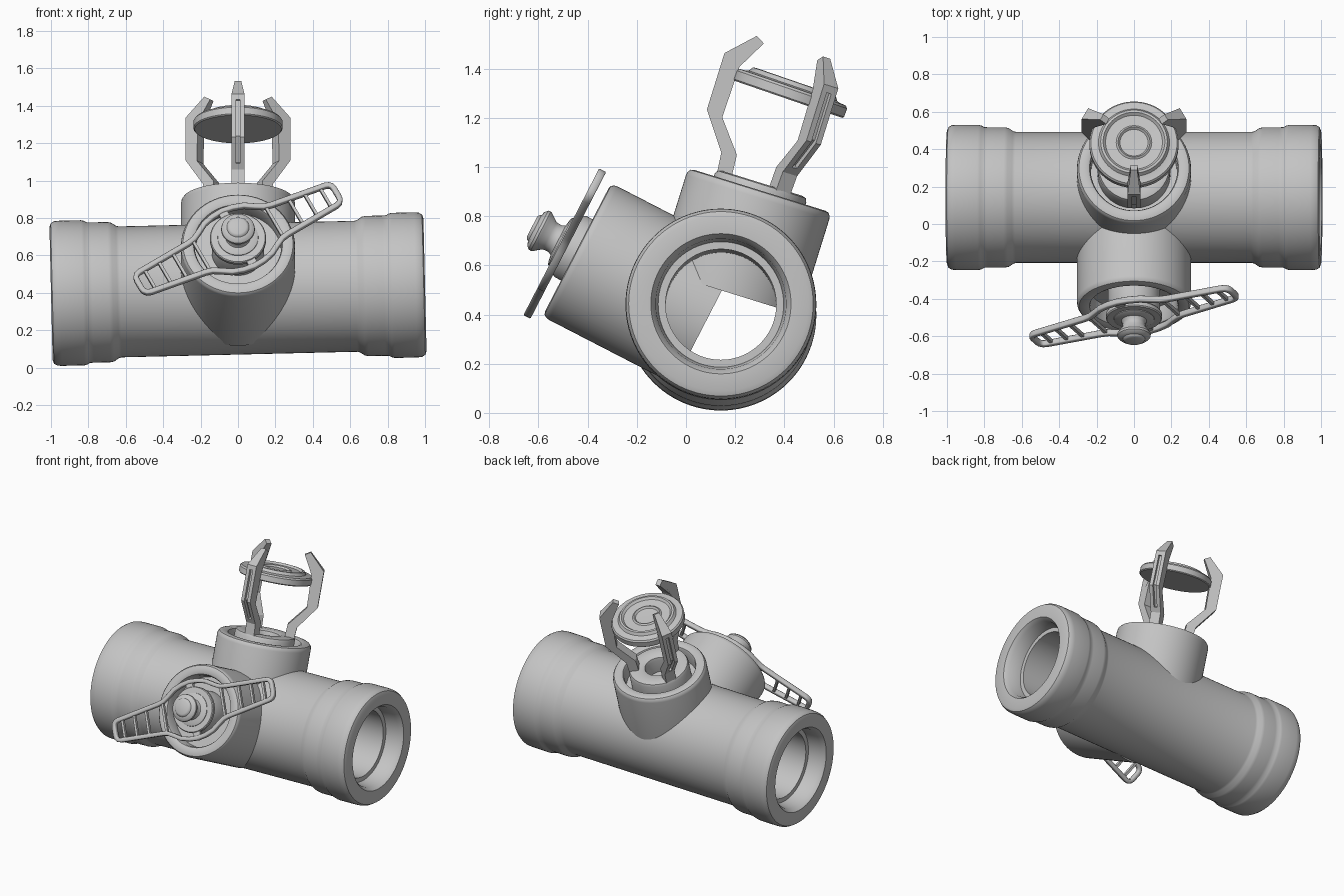
import bpy, bmesh, math
from mathutils import Matrix, Vector

if "Cube" in bpy.data.objects:
    bpy.data.objects.remove(bpy.data.objects["Cube"])

grey = bpy.data.materials.new("light grey")
grey.diffuse_color = (0.55, 0.55, 0.55, 1)
grey.use_nodes = True
grey.node_tree.nodes["Principled BSDF"].inputs["Base Color"].default_value = grey.diffuse_color


def frame(loc, angle, axis):
    return Matrix.Translation(loc) @ Matrix.Rotation(math.radians(angle), 4, axis)


def finish(bm, name, m, angle=35):
    bmesh.ops.remove_doubles(bm, verts=bm.verts, dist=1e-5)
    bmesh.ops.recalc_face_normals(bm, faces=bm.faces)
    me = bpy.data.meshes.new(name)
    bm.to_mesh(me)
    bm.free()
    me.materials.append(grey)
    ob = bpy.data.objects.new(name, me)
    ob.matrix_world = m
    bpy.context.collection.objects.link(ob)
    bpy.ops.object.select_all(action='DESELECT')
    ob.select_set(True)
    bpy.context.view_layer.objects.active = ob
    bpy.ops.object.shade_smooth_by_angle(angle=math.radians(angle))
    return ob


def lathe(name, profile, m, closed=False, n=72):
    """Spin (radius, height) points around local z."""
    bm = bmesh.new()
    rings = [[bm.verts.new((r * math.cos(2 * math.pi * i / n), r * math.sin(2 * math.pi * i / n), s))
              for i in range(n)] if r > 0 else [bm.verts.new((0, 0, s))] for r, s in profile]
    pairs = list(zip(rings, rings[1:])) + ([(rings[-1], rings[0])] if closed else [])
    for a, b in pairs:
        for i in range(n):
            j = (i + 1) % n
            if len(a) == 1:
                bm.faces.new((a[0], b[i], b[j]))
            elif len(b) == 1:
                bm.faces.new((a[i], a[j], b[0]))
            else:
                bm.faces.new((a[i], a[j], b[j], b[i]))
    return finish(bm, name, m)


def slab(bm, prof, x0, x1, m, taper=()):
    """Extrude a (radial, height) outline sideways; taper narrows chosen points."""
    sides = []
    for x in (x0, x1):
        sides.append([bm.verts.new(m @ Vector((x * (0.5 if i in taper else 1), -r, w)))
                      for i, (r, w) in enumerate(prof)])
    bm.faces.new(sides[0])
    bm.faces.new(sides[1][::-1])
    k = len(prof)
    for i in range(k):
        j = (i + 1) % k
        bm.faces.new((sides[0][i], sides[1][i], sides[1][j], sides[0][j]))


# main pipe with stepped collars and a through bore
half = [(0.225, 0.88), (0.255, 0.88), (0.265, 0.97), (0.285, 0.998), (0.355, 1.0), (0.375, 0.993),
        (0.386, 0.975), (0.388, 0.95), (0.388, 0.83), (0.384, 0.815), (0.376, 0.80), (0.375, 0.78),
        (0.375, 0.69), (0.371, 0.67), (0.354, 0.645), (0.350, 0.63)]
lathe("main_pipe", half + [(r, -s) for r, s in reversed(half)],
      frame((0, 0.142, 0.42), 90 - 1.36, 'Y'), closed=True, n=96)

F = frame((0, -0.444, 0.663), 62.7, 'X')   # front branch frame
T = frame((0, 0.300, 0.905), -17.3, 'X')   # top branch frame

# branch sockets with a rounded rim and recessed floor
for name, m, depth in (("front_branch", F, 0.60), ("top_branch", T, 0.435)):
    lathe(name, [(0, -depth), (0.305, -depth), (0.305, -0.03), (0.302, -0.015), (0.294, -0.004),
                 (0.28, 0), (0.25, 0), (0.238, -0.006), (0.232, -0.02), (0.23, -0.1), (0, -0.1)], m)

# top seat ring with a hole
lathe("top_seat", [(0.195, -0.1), (0.195, 0.01), (0.188, 0.025), (0.17, 0.03), (0.11, 0.03),
                   (0.09, 0.02), (0.085, 0), (0.085, -0.09), (0, -0.09)], T)

# three bent clamp arms with a groove down the outer face
outer = [(0.18, -0.06), (0.195, 0.10), (0.303, 0.25), (0.303, 0.49), (0.198, 0.596),
         (0.162, 0.575), (0.228, 0.455), (0.234, 0.238), (0.132, 0.11), (0.12, -0.06)]
grooved = [(0.18, -0.06), (0.195, 0.10), (0.215, 0.128), (0.197, 0.14), (0.286, 0.26), (0.286, 0.46),
           (0.303, 0.46)] + outer[3:]
for k, name in enumerate(("front_arm", "right_arm", "left_arm")):
    bm = bmesh.new()
    I = Matrix.Identity(4)
    slab(bm, outer, -0.035, -0.011, I, (4, 5))
    slab(bm, outer, 0.011, 0.035, I, (4, 5))
    slab(bm, grooved, -0.011, 0.011, I, (8, 9))
    finish(bm, name, T @ Matrix.Rotation(math.radians(120 * k), 4, 'Z'), 20)

# held disc with raised ring and centre dimple
lathe("held_disc", [(0, 0), (0.232, 0), (0.238, 0.006), (0.238, 0.042), (0.23, 0.052), (0.205, 0.054),
                    (0.19, 0.058), (0.178, 0.076), (0.165, 0.078), (0.152, 0.064), (0.095, 0.062),
                    (0.085, 0.07), (0.075, 0.058), (0, 0.055)], frame((0, 0.416, 1.275), -19, 'X'))

# valve stem and knob
lathe("valve_boss", [(0.14, -0.1), (0.14, 0.03), (0.13, 0.045), (0.112, 0.05), (0.108, 0.075),
                     (0.098, 0.08), (0.068, 0.085), (0.06, 0.10), (0.062, 0.125), (0.085, 0.155),
                     (0.09, 0.165), (0.088, 0.176), (0.075, 0.188), (0.06, 0.192), (0.055, 0.2),
                     (0.045, 0.205), (0, 0.205)], F)

# handle frame: thin looped outline lying across the front branch
H = F @ Matrix.Translation((0, 0.0, 0.055)) @ Matrix.Rotation(math.radians(27.6), 4, 'Z')
quarter = [(0.595, 0.025), (0.592, 0.045), (0.58, 0.060), (0.56, 0.067), (0.40, 0.083), (0.25, 0.098),
           (0.21, 0.107), (0.17, 0.13), (0.12, 0.162), (0.06, 0.18), (0, 0.187)]
upper = quarter + [(-x, y) for x, y in reversed(quarter[:-1])]
loop = upper + [(x, -y) for x, y in reversed(upper)]


def strip(name, pts, w, h, m):
    """Closed flat band of width w and height h following the points."""
    bm = bmesh.new()
    n = len(pts)
    rows = []
    for i in range(n):
        p = Vector(pts[i])
        d = (Vector(pts[(i + 1) % n]) - Vector(pts[i - 1])).normalized()
        q = Vector((-d.y, d.x))
        b = 0.25
        sec = [(1, -1 + b), (1, 1 - b), (1 - b, 1), (b - 1, 1), (-1, 1 - b), (-1, b - 1), (b - 1, -1), (1 - b, -1)]
        rows.append([bm.verts.new((*(p + q * a * w / 2), c * h / 2)) for a, c in sec])
    for i in range(n):
        a, b2 = rows[i], rows[(i + 1) % n]
        for j in range(8):
            k = (j + 1) % 8
            bm.faces.new((a[j], a[k], b2[k], b2[j]))
    return finish(bm, name, m, 50)


strip("handle_frame", loop, 0.028, 0.032, H)

# handle rungs
bm = bmesh.new()
for side in (1, -1):
    for l in (0.53, 0.44, 0.35, 0.22):
        hw = 0.067 + (0.56 - l) * 0.1
        bmesh.ops.create_cube(bm, size=1, matrix=Matrix.Translation((side * l, 0, -0.003))
                              @ Matrix.Diagonal((0.016, 2 * hw, 0.022, 1)))
finish(bm, "handle_rungs", H)

# handle hub ring and the two struts tying it to the frame
lathe("handle_hub", [(0.105, -0.016), (0.145, -0.016), (0.15, -0.01), (0.15, 0.01), (0.145, 0.016),
                     (0.105, 0.016)], H, closed=True)
bm = bmesh.new()
for side in (1, -1):
    bmesh.ops.create_cube(bm, size=1, matrix=Matrix.Translation((0, side * 0.165, 0))
                          @ Matrix.Diagonal((0.05, 0.04, 0.024, 1)))
finish(bm, "hub_struts", H)
